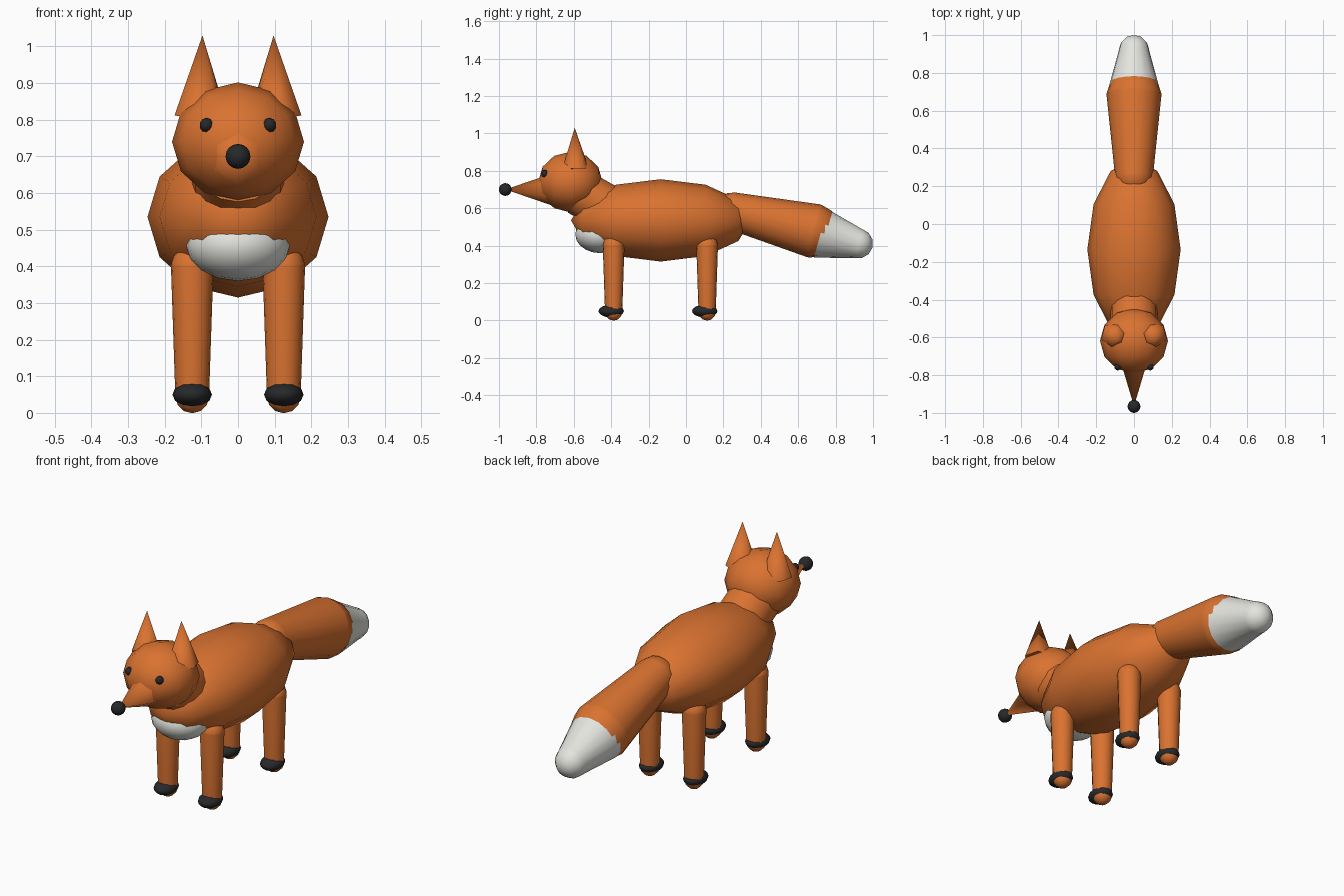
import bpy, bmesh, math
from mathutils import Vector, Matrix

if "Cube" in bpy.data.objects:
    bpy.data.objects.remove(bpy.data.objects["Cube"])


def material(name, color):
    m = bpy.data.materials.new(name)
    m.diffuse_color = (*color, 1)
    m.use_nodes = True
    m.node_tree.nodes["Principled BSDF"].inputs["Base Color"].default_value = m.diffuse_color
    return m


ORANGE = material("orange fur", (0.70, 0.17, 0.03))
WHITE = material("white fur", (0.78, 0.78, 0.74))
BLACK = material("black", (0.02, 0.021, 0.023))


def finish(name, bm, mat, angle=65):
    bmesh.ops.recalc_face_normals(bm, faces=bm.faces)
    mesh = bpy.data.meshes.new(name)
    bm.to_mesh(mesh)
    bm.free()
    for p in mesh.polygons:
        p.use_smooth = True
    mesh.set_sharp_from_angle(angle=math.radians(angle))
    mesh.materials.append(mat)
    ob = bpy.data.objects.new(name, mesh)
    bpy.context.collection.objects.link(ob)
    return ob


def ellipsoid(name, center, radii, mat, seg=12, rings=6):
    """Ellipsoid whose poles lie along y."""
    bm = bmesh.new()
    bmesh.ops.create_uvsphere(bm, u_segments=seg, v_segments=rings, radius=1)
    bm.transform(Matrix.Translation(center) @ Matrix.Diagonal((*radii, 1))
                 @ Matrix.Rotation(math.pi / 2, 4, 'X'))
    return finish(name, bm, mat)


def limb(name, a, b, ra, rb, mat, caps=(True, True), seg=16):
    """Tapered tube from a to b with optional rounded ends."""
    a, b = Vector(a), Vector(b)
    length = (b - a).length
    steps = [math.radians(d) for d in (5, 30, 60)]
    profile = [(ra, 0), (rb, length)]
    if caps[0]:
        profile = [(ra * math.cos(t), -ra * math.sin(t)) for t in reversed(steps)] + profile
    if caps[1]:
        profile += [(rb * math.cos(t), length + rb * math.sin(t)) for t in steps]
    bm = bmesh.new()
    rows = [[bm.verts.new((r * math.cos(2 * math.pi * i / seg),
                           r * math.sin(2 * math.pi * i / seg), h)) for i in range(seg)]
            for r, h in profile]
    for low, high in zip(rows, rows[1:]):
        for i in range(seg):
            j = (i + 1) % seg
            bm.faces.new((low[i], low[j], high[j], high[i]))
    # close each end with a fan to its pole
    for row, h in ((rows[0], -ra if caps[0] else 0), (rows[-1], length + (rb if caps[1] else 0))):
        pole = bm.verts.new((0, 0, h))
        for i in range(seg):
            bm.faces.new((row[i], row[(i + 1) % seg], pole))
    bm.transform(Matrix.Translation(a) @ (b - a).to_track_quat('Z', 'Y').to_matrix().to_4x4())
    return finish(name, bm, mat)


def cone(name, base, tip, radius, mat, seg=6, turn=0.0):
    base, tip = Vector(base), Vector(tip)
    bm = bmesh.new()
    depth = (tip - base).length
    bmesh.ops.create_cone(bm, cap_ends=True, segments=seg, radius1=radius, radius2=0, depth=depth)
    rot = (tip - base).to_track_quat('Z', 'Y').to_matrix().to_4x4()
    bm.transform(Matrix.Translation((base + tip) / 2) @ rot @ Matrix.Rotation(turn, 4, 'Z'))
    return finish(name, bm, mat)


# torso, chest patch and neck
ellipsoid("body", (0, -0.135, 0.535), (0.247, 0.48, 0.22), ORANGE)
ellipsoid("chest", (0, -0.46, 0.46), (0.142, 0.132, 0.10), WHITE, 16, 10)
limb("neck", (0, -0.43, 0.605), (0, -0.57, 0.685), 0.125, 0.125, ORANGE, (True, False))

# head, snout and nose
ellipsoid("head", (0, -0.618, 0.74), (0.18, 0.172, 0.162), ORANGE)
cone("snout", (0, -0.63, 0.70), (0, -0.965, 0.70), 0.115, ORANGE, 6, 0)
ellipsoid("nose", (0, -0.966, 0.70), (0.034, 0.034, 0.034), BLACK, 16, 10)

for s, side in ((-1, "left"), (1, "right")):
    ellipsoid(f"eye_{side}", (s * 0.086, -0.755, 0.785), (0.019, 0.02, 0.02), BLACK, 10, 8)
    cone(f"ear_{side}", (s * 0.102, -0.59, 0.81), (s * 0.097, -0.595, 1.03), 0.074, ORANGE)
    # legs and paws
    for end, y in (("front", -0.387), ("back", 0.113)):
        limb(f"{end}_leg_{side}", (s * 0.125, y, 0.045), (s * 0.125, y, 0.40),
             0.046, 0.058, ORANGE)
        ellipsoid(f"{end}_paw_{side}", (s * 0.125, y - 0.013, 0.05),
                  (0.054, 0.068, 0.034), BLACK, 12, 8)

# tail and its pale tip
limb("tail", (0, 0.25, 0.585), (0, 0.68, 0.48), 0.10, 0.145, ORANGE)
limb("tail_tip", (0, 0.72, 0.466), (0, 0.92, 0.411), 0.135, 0.08, WHITE, (False, True))
